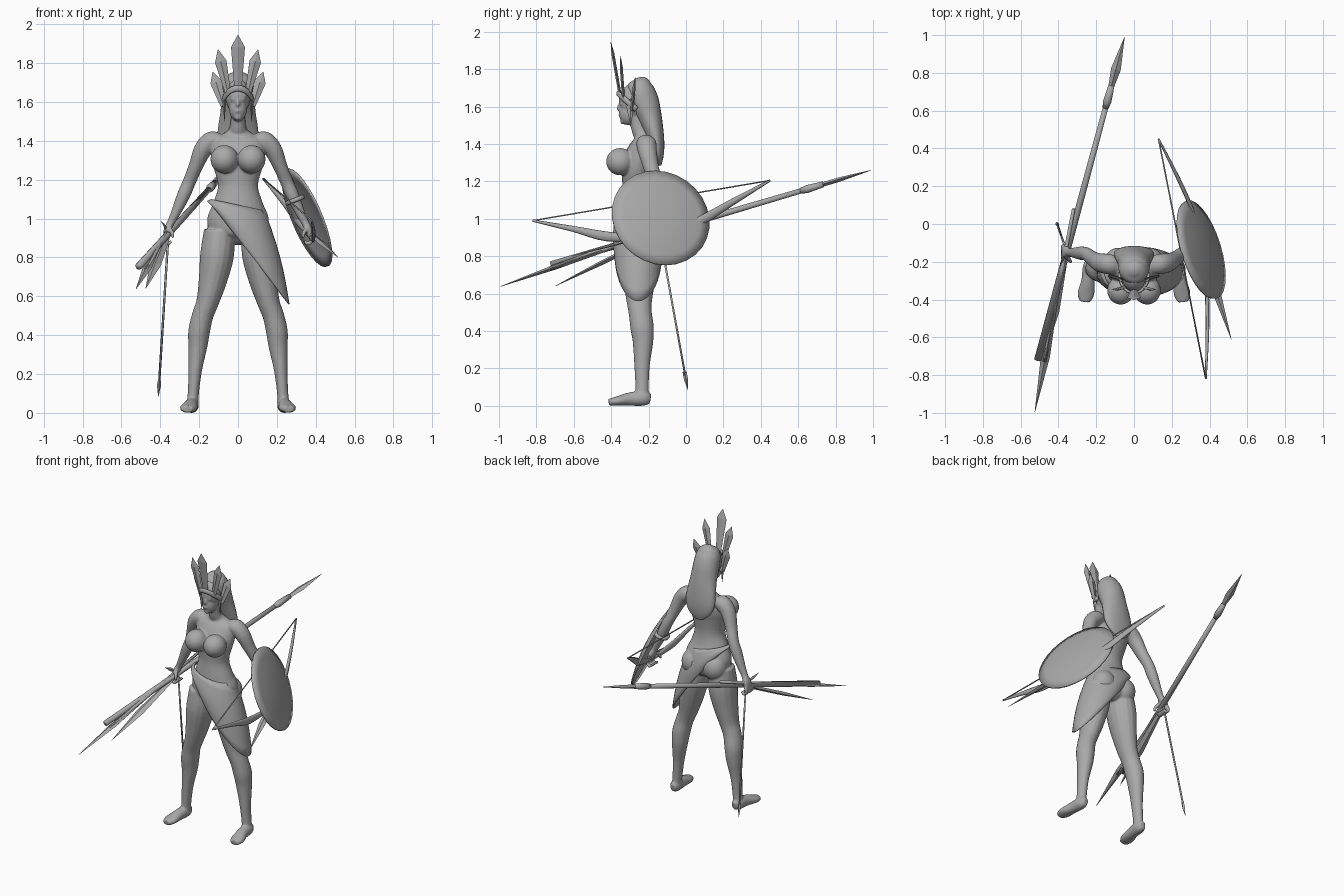
import bpy, bmesh, math
from mathutils import Vector

cube = bpy.data.objects.get("Cube")
if cube:
    bpy.data.objects.remove(cube)

grey = bpy.data.materials.new("plain_grey")
grey.use_nodes = True
GREY = (0.4, 0.4, 0.4, 1)
grey.diffuse_color = GREY
grey.node_tree.nodes["Principled BSDF"].inputs["Base Color"].default_value = GREY

X, Y, Z = Vector((1, 0, 0)), Vector((0, 1, 0)), Vector((0, 0, 1))


def finish(name, bm, smooth=True):
    bmesh.ops.recalc_face_normals(bm, faces=bm.faces)
    me = bpy.data.meshes.new(name)
    bm.to_mesh(me)
    bm.free()
    me.materials.append(grey)
    for p in me.polygons:
        p.use_smooth = smooth
    ob = bpy.data.objects.new(name, me)
    bpy.context.collection.objects.link(ob)
    return ob


def spline(rows, sub):
    """Smooth Catmull-Rom subdivision of x, y, z, a, b rows."""
    if sub == 1:
        return rows
    out = []
    for i in range(len(rows) - 1):
        p0, p1, p2, p3 = (rows[max(i - 1, 0)], rows[i], rows[i + 1], rows[min(i + 2, len(rows) - 1)])
        for k in range(sub):
            t = k / sub
            out.append([0.5 * (2 * b + (c - a) * t + (2 * a - 5 * b + 4 * c - d) * t * t
                               + (3 * b - a - 3 * c + d) * t ** 3)
                        for a, b, c, d in zip(p0, p1, p2, p3)])
    return out + [rows[-1]]


def tube(bm, rows, n=16, sub=4, ref=Y):
    """Capped loft of ellipses along a path; a lies along ref x path."""
    rows = spline(rows, sub)
    pts = [Vector(r[:3]) for r in rows]
    rings = []
    for i, r in enumerate(rows):
        t = (pts[min(i + 1, len(pts) - 1)] - pts[max(i - 1, 0)]).normalized()
        u = ref.cross(t).normalized()
        v = t.cross(u)
        rings.append([bm.verts.new(pts[i] + u * r[3] * math.cos(k * math.tau / n)
                                   + v * r[4] * math.sin(k * math.tau / n)) for k in range(n)])
    for lo, hi in zip(rings, rings[1:]):
        for k in range(n):
            bm.faces.new((lo[k], lo[(k + 1) % n], hi[(k + 1) % n], hi[k]))
    bm.faces.new(rings[0][::-1])
    bm.faces.new(rings[-1])


def ball(bm, c, r):
    new = bmesh.ops.create_uvsphere(bm, u_segments=24, v_segments=16, radius=1)["verts"]
    for v in new:
        v.co = Vector([v.co[i] * r[i] + c[i] for i in range(3)])


def tube_object(name, rows, n=16, sub=4, ref=Y, smooth=True):
    bm = bmesh.new()
    tube(bm, rows, n, sub, ref)
    return finish(name, bm, smooth)


def blade(name, base, tip, w, thick, wide=0.7, ref=Z, root=0.4):
    """Flat kite with a diamond section."""
    b, t = Vector(base), Vector(tip)
    m = b.lerp(t, wide)
    return tube_object(name, [(*b, w * root, thick), (*m, w, thick), (*t, 0.001, 0.001)],
                       4, 1, ref, False)


# Body: torso, neck and head, then mirrored limbs, fused by a remesh
bm = bmesh.new()
tube(bm, [(0, -.25, .87, .06, .05), (0, -.245, .92, .14, .1), (0, -.25, 1, .158, .108),
          (0, -.26, 1.08, .128, .09), (0, -.262, 1.17, .103, .078), (0, -.26, 1.27, .128, .085),
          (0, -.24, 1.35, .14, .08), (0, -.23, 1.41, .125, .06), (0, -.235, 1.445, .06, .045),
          (0, -.25, 1.48, .04, .042), (0, -.27, 1.57, .037, .04)], 24)
ball(bm, (0, -.275, 1.63), (.064, .085, .095))
ball(bm, (0, -.31, 1.565), (.046, .048, .065))
ball(bm, (0, -.335, 1.522), (.02, .018, .018))
tube(bm, [(0, -.345, 1.625, .007, .008), (0, -.36, 1.592, .01, .012), (0, -.355, 1.578, .012, .006)], 8)
ball(bm, (0, -.35, 1.553), (.018, .012, .008))
for s in (-1, 1):
    m = lambda rows: [(s * r[0], *r[1:]) for r in rows]
    ball(bm, (s * .07, -.352, 1.305), (.072, .075, .073))
    ball(bm, (s * .08, -.2, .95), (.078, .075, .085))
    ball(bm, (s * .024, -.343, 1.615), (.014, .012, .008))
    ball(bm, (s * .026, -.34, 1.635), (.02, .014, .006))
    # leg
    tube(bm, m([(.095, -.25, .94, .08, .09), (.108, -.25, .81, .087, .103), (.13, -.25, .68, .073, .088),
                (.157, -.25, .57, .058, .07), (.182, -.245, .5, .055, .062), (.2, -.235, .42, .056, .063),
                (.207, -.23, .34, .049, .055), (.22, -.235, .22, .035, .042), (.23, -.235, .1, .029, .036),
                (.235, -.235, .03, .032, .038)]))
    # foot
    tube(bm, m([(.233, -.19, .035, .018, .026), (.236, -.225, .04, .035, .04), (.243, -.3, .036, .036, .036),
                (.255, -.37, .025, .045, .025), (.26, -.412, .019, .028, .018)]), ref=Z)
    # arm
    tube(bm, m([(.09, -.22, 1.4, .035, .045), (.135, -.212, 1.4, .05, .054), (.18, -.205, 1.355, .047, .05),
                (.217, -.185, 1.27, .037, .041), (.25, -.16, 1.19, .034, .036), (.28, -.155, 1.12, .034, .036),
                (.32, -.152, 1.03, .025, .027), (.345, -.15, .98, .02, .023), (.362, -.148, .945, .02, .036),
                (.372, -.148, .905, .014, .034)]))
    # curled fingers and thumb
    for k in range(4):
        y = -.18 + k * .021
        tube(bm, m([(.373, y, .915, .011, .011), (.378, y, .885, .01, .01),
                    (.36, y, .87, .01, .01), (.342, y, .885, .008, .008)]), 8)
    tube(bm, m([(.355, -.17, .95, .013, .013), (.338, -.195, .925, .011, .011),
                (.335, -.2, .9, .008, .008)]), 8)
body = finish("body", bm)
remesh = body.modifiers.new("fuse", "REMESH")
remesh.mode, remesh.voxel_size, remesh.use_smooth_shade = "VOXEL", .006, True
soft = body.modifiers.new("soften", "SMOOTH")
soft.factor, soft.iterations = .5, 5

# Long hair falling behind the shoulders
tube_object("hair", [(0, -.255, 1.755, .015, .015), (0, -.25, 1.735, .055, .052), (0, -.245, 1.69, .078, .073),
                     (0, -.22, 1.62, .085, .077), (0, -.195, 1.55, .09, .065), (0, -.172, 1.47, .102, .052),
                     (0, -.155, 1.39, .106, .04), (0, -.145, 1.33, .082, .025), (0, -.14, 1.285, .03, .008)], 24)

# Headdress: a brow band with fanned plumes
band = []
for k in range(13):
    a = math.pi * k / 12
    band.append((.078 * math.cos(a), -.265 - .1 * math.sin(a), 1.585 + .085 * math.sin(a), .008, .016))
tube_object("brow_band", band, 8, 2, Z)
blade("plume_center", (0, -.352, 1.66), (0, -.402, 1.945), .036, .008, .78, Y, .5)
for s, side in ((-1, "right"), (1, "left")):
    blade("plume_inner_" + side, (s * .052, -.335, 1.65), (s * .103, -.35, 1.87), .03, .008, .72, Y, .5)
    blade("plume_outer_" + side, (s * .075, -.29, 1.58), (s * .13, -.272, 1.755), .03, .008, .7, Y, .5)
    blade("cheek_guard_" + side, (s * .07, -.3, 1.64), (s * .07, -.295, 1.5), .02, .008, .3, X)

# Wrap skirt: loft from the waist to a slanted hem, long on the left side
bm = bmesh.new()
rings, n = [], 40
for i in range(9):
    f = i / 8
    ring = []
    for k in range(n):
        a = math.tau * k / n
        c, sn = math.cos(a), math.sin(a)
        top = Vector((.138 * c, -.258 + .1 * sn, 1.07 - .03 * c))
        hem = Vector((.06 + .205 * c, -.255 + .128 * sn, .82 - .26 * c))
        p = top.lerp(hem, f)
        p.y += .018 * sn * math.sin(math.pi * f)
        p.x += .016 * c * math.sin(math.pi * f)
        ring.append(bm.verts.new(p))
    rings.append(ring)
for hi, lo in zip(rings, rings[1:]):
    for k in range(n):
        bm.faces.new((hi[k], lo[k], lo[(k + 1) % n], hi[(k + 1) % n]))
skirt = finish("wrap_skirt", bm)
skirt.modifiers.new("cloth", "SOLIDIFY").thickness = .007

# Domed round shield on the left forearm
bm = bmesh.new()
R, n = .272, 28
levels = [[bm.verts.new((R * r * math.cos(math.tau * k / n), R * r * math.sin(math.tau * k / n),
                         .035 * (1 - r * r))) for k in range(n)] for r in (1, .8, .55, .28)]
for lo, hi in zip(levels, levels[1:]):
    for k in range(n):
        bm.faces.new((lo[k], lo[(k + 1) % n], hi[(k + 1) % n], hi[k]))
bm.faces.new(levels[-1])
shield = finish("shield", bm)
shield.location = (.36, -.135, 1.005)
shield.rotation_euler = Vector((1, .31, .42)).to_track_quat("Z", "Y").to_euler()
shield.modifiers.new("plate", "SOLIDIFY").thickness = .012

# Forearm ring
bpy.ops.mesh.primitive_torus_add(location=(.293, -.154, 1.095), major_radius=.041, minor_radius=.012,
                                 major_segments=24, minor_segments=10)
ring = bpy.context.object
ring.name = "forearm_ring"
ring.rotation_euler = Vector((-.4, 0, 1)).to_track_quat("Z", "Y").to_euler()
ring.data.materials.append(grey)
bpy.ops.object.shade_smooth()

# Bow and string in the left hand
tube_object("bow", [(.13, .45, 1.205, .005, .006), (.23, .25, 1.09, .01, .018), (.31, .07, .985, .011, .025),
                    (.368, -.11, .915, .012, .014), (.378, -.22, .9, .012, .014), (.388, -.42, .905, .011, .026),
                    (.388, -.6, .945, .009, .016), (.38, -.82, .99, .005, .006)], 8, 4, Z)
tube_object("bow_string", [(.13, .45, 1.205, .004, .004), (.38, -.82, .99, .004, .004)], 6, 1, Z)
blade("left_dagger", (.355, -.1, .94), (.515, -.61, .8), .022, .008, .5)

# Spear in the right hand
butt, point = Vector((-.51, -.72, .755)), Vector((-.05, .99, 1.26))
along = lambda f, a, b: (*butt.lerp(point, f), a, b)
tube_object("spear_shaft", [along(0, .019, .019), along(.5, .017, .017), along(.82, .014, .014)], 10, 1, Z)
tube_object("spear_socket", [along(.78, .016, .016), along(.8, .022, .022), along(.85, .016, .016)], 10, 1, Z)
tube_object("spear_head", [along(.83, .012, .012), along(.9, .026, .012), along(1, .001, .001)], 4, 1, Z, False)

# Arrows and javelins fanned out of the right hand
rear, tip = Vector((-.32, .08, 1.02)), Vector((-.525, -.995, .637))
tube_object("javelin_shaft", [(*rear, .009, .009), (*rear.lerp(tip, .75), .013, .013)], 8, 1, Z)
blade("javelin_head", rear.lerp(tip, .45), tip, .024, .014, .5)
blade("broad_blade", (-.35, -.1, .94), (-.475, -.7, .64), .03, .012, .6)
nock, end = Vector((-.355, -.15, .97)), Vector((-.41, .01, .085))
tube_object("arrow_shaft", [(*nock, .006, .006), (*nock.lerp(end, .93), .006, .006)], 6, 1, Y)
blade("arrow_head", nock.lerp(end, .89), end, .011, .011, .4, Y)
for k in range(3):
    blade("fletching", (-.355, -.14, .93), (-.395 + k * .03, -.23 + k * .08, .985 - k * .02), .012, .005, .6, X)
